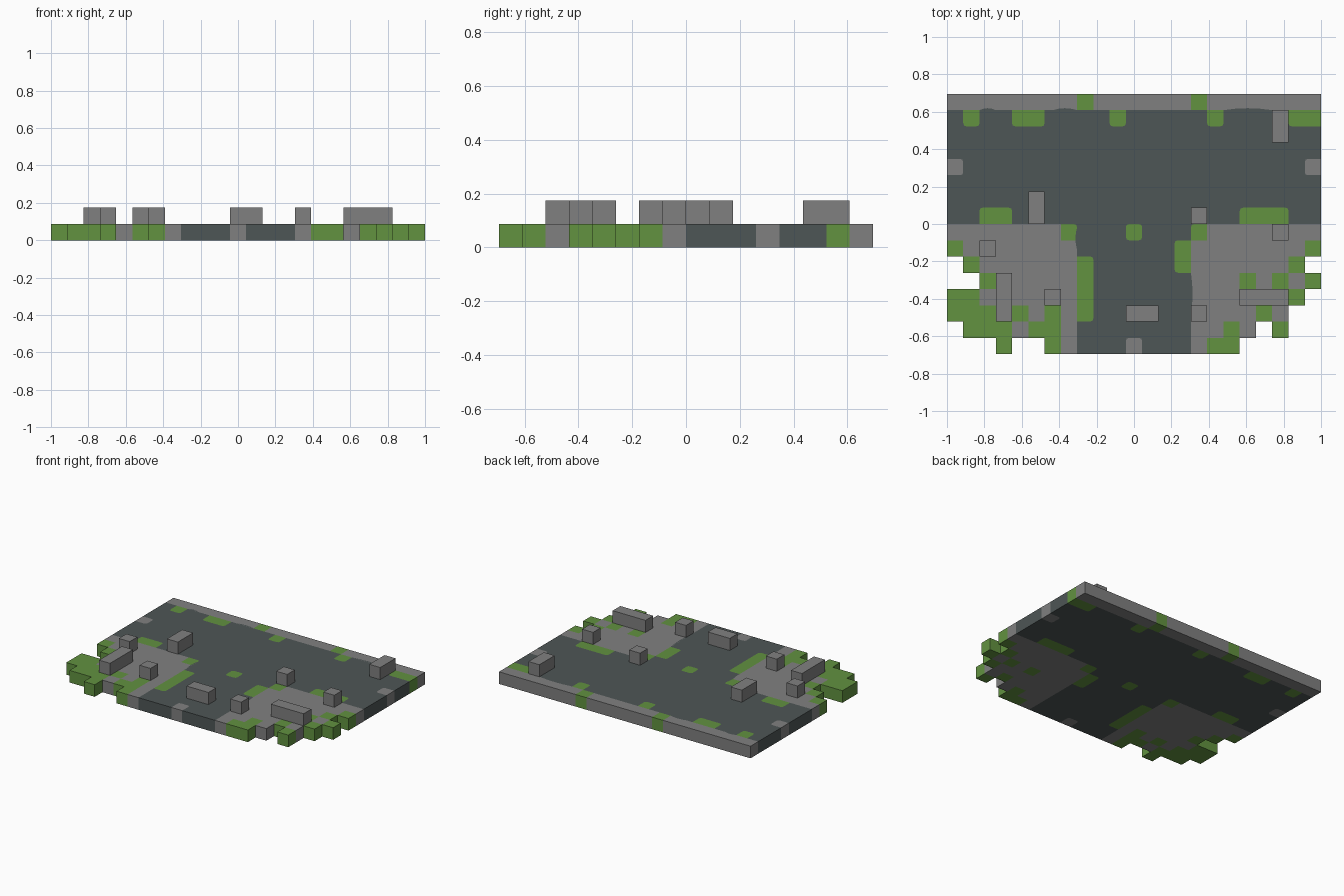
import bpy, bmesh
from mathutils import Vector

cube = bpy.data.objects.get("Cube")
if cube:
    bpy.data.objects.remove(cube, do_unlink=True)

COLS, ROWS = 23, 16
CELL = 2 / COLS
CUT = 0.2  # corner rounding, as a share of a cell


def material(name, rgb):
    mat = bpy.data.materials.new(name)
    mat.use_nodes = True
    mat.diffuse_color = (*rgb, 1)
    mat.node_tree.nodes["Principled BSDF"].inputs["Base Color"].default_value = (*rgb, 1)
    return mat


ROAD = material("road_dark_grey", (0.076, 0.093, 0.093))
STONE = material("stone_grey", (0.216, 0.216, 0.216))
GRASS = material("grass_green", (0.122, 0.287, 0.051))

# Ground plan: cells not in the plan are empty
plan = {(col, row): "road" for col in range(COLS) for row in range(ROWS)}


def cells(col, row, wide=1, deep=1):
    return [(c, r) for c in range(col, col + wide) for r in range(row, row + deep)]


def paint(kind, patches):
    for patch in patches:
        plan.update(dict.fromkeys(cells(*patch), kind))


# Back kerb, two banks beside the lane, and single paving stones
paint("stone_ground", [(0, 0, COLS), (0, 8, 8, 8), (15, 8, 8, 8), (0, 4), (22, 4), (11, 15)])
# Grass along the back and the far side of the road
paint("grass", [(8, 0), (15, 0), (1, 1), (4, 1, 2), (10, 1), (16, 1), (21, 1, 2),
                (2, 7, 2), (18, 7, 3), (7, 8), (11, 8), (15, 8)])
# Grass on the right bank
paint("grass", [(8, 10, 1, 4), (0, 9), (1, 10), (2, 11), (0, 12, 2), (0, 13, 3),
                (1, 14, 3), (3, 15), (4, 13), (5, 14), (6, 13, 1, 3)])
# Grass on the left bank
paint("grass", [(14, 9, 1, 2), (22, 9), (21, 10), (18, 11), (20, 11), (22, 11), (21, 12),
                (19, 13), (17, 14), (20, 14), (16, 15, 2)])
# Ragged outer edge of the banks
for gap in [(0, 10, 1, 2), (1, 11), (0, 14, 1, 2), (1, 15, 2), (4, 15, 2),
            (22, 10), (22, 12, 1, 4), (21, 13, 1, 3), (19, 14, 1, 2), (18, 15), (20, 15)]:
    for cell in cells(*gap):
        del plan[cell]


def place(col, row, z=0):
    return Vector(((col - COLS / 2) * CELL, (ROWS / 2 - row) * CELL, z))


def finish(name, bm, mat):
    mesh = bpy.data.meshes.new(name)
    bm.to_mesh(mesh)
    bm.free()
    mesh.materials.append(mat)
    bpy.context.collection.objects.link(bpy.data.objects.new(name, mesh))


def add_face(bm, points):
    bm.faces.new([bm.verts.new(p) for p in points])


def add_caps(bm, outline):
    add_face(bm, [place(c, r, CELL) for c, r in outline])
    add_face(bm, [place(c, r) for c, r in reversed(outline)])


def corners(col, row):
    """Each cell corner with the outward directions of the edges before and after it."""
    return [((col, row), (0, -1), (-1, 0)),
            ((col, row + 1), (-1, 0), (0, 1)),
            ((col + 1, row + 1), (0, 1), (1, 0)),
            ((col + 1, row), (1, 0), (0, -1))]


# Ground tiles; corners that poke into the road are rounded off
tiles = {kind: bmesh.new() for kind in ("road", "stone_ground", "grass")}
for (col, row), kind in plan.items():
    outline = []
    ring = corners(col, row)
    for n, (corner, a, b) in enumerate(ring):
        c, r = corner
        around = [a, b, (a[0] + b[0], a[1] + b[1])]
        pokes_out = all(plan.get((col + i, row + j)) == "road" for i, j in around)
        if kind != "road" and pokes_out:
            before = (c - b[0] * CUT, r - b[1] * CUT)
            after = (c - a[0] * CUT, r - a[1] * CUT)
            middle = (c - (a[0] + b[0]) * CUT / 4, r - (a[1] + b[1]) * CUT / 4)
            outline += [before, middle, after]
            add_caps(tiles["road"], [before, corner, after, middle])
        else:
            outline.append(corner)
        # Outer walls only where the ground ends
        if (col + b[0], row + b[1]) not in plan:
            end = ring[(n + 1) % 4][0]
            add_face(tiles[kind], [place(*corner), place(*end),
                                   place(*end, CELL), place(*corner, CELL)])
    add_caps(tiles[kind], outline)

for (kind, bm), mat in zip(tiles.items(), (ROAD, STONE, GRASS)):
    bmesh.ops.remove_doubles(bm, verts=bm.verts, dist=0.0005)
    finish(kind, bm, mat)

# Raised stone blocks: column, row, columns wide, rows deep
BLOCKS = [(20, 1, 1, 2), (5, 6, 1, 2), (15, 7, 1, 1), (20, 8, 1, 1), (2, 9, 1, 1),
          (3, 11, 1, 3), (6, 12, 1, 1), (18, 12, 3, 1), (15, 13, 1, 1), (11, 13, 2, 1)]
for n, (col, row, wide, deep) in enumerate(BLOCKS, 1):
    bm = bmesh.new()
    bmesh.ops.create_cube(bm, size=CELL)
    bmesh.ops.scale(bm, vec=(wide, deep, 1), verts=bm.verts)
    centre = place(col + wide / 2, row + deep / 2, CELL * 1.5)
    bmesh.ops.translate(bm, vec=centre, verts=bm.verts)
    finish(f"stone_block_{n}", bm, STONE)

# Slight swells of the road edge over the stone: start, end, sideways bulge
SWELLS = [((2, 1), (3, 1), (0, 0.12)), ((6.5, 1), (8, 1), (0, 0.12)),
          ((17, 1), (20, 1), (0, 0.12)), ((8, 9.6), (8, 8.2), (-0.1, 0)),
          ((15, 11), (15, 13.6), (0.1, 0))]
bm = bmesh.new()
for start, end, bulge in SWELLS:
    first, last = place(*start, CELL + 0.001), place(*end, CELL + 0.001)
    side = Vector((*bulge, 0)) * CELL
    arc = [first.lerp(last, t) + side * 4 * t * (1 - t) for t in (0, 0.25, 0.5, 0.75, 1)]
    add_face(bm, arc)
bmesh.ops.recalc_face_normals(bm, faces=bm.faces)
for face in bm.faces:
    face.normal_update()
    if face.normal.z < 0:
        face.normal_flip()
finish("road_edge_swells", bm, ROAD)
